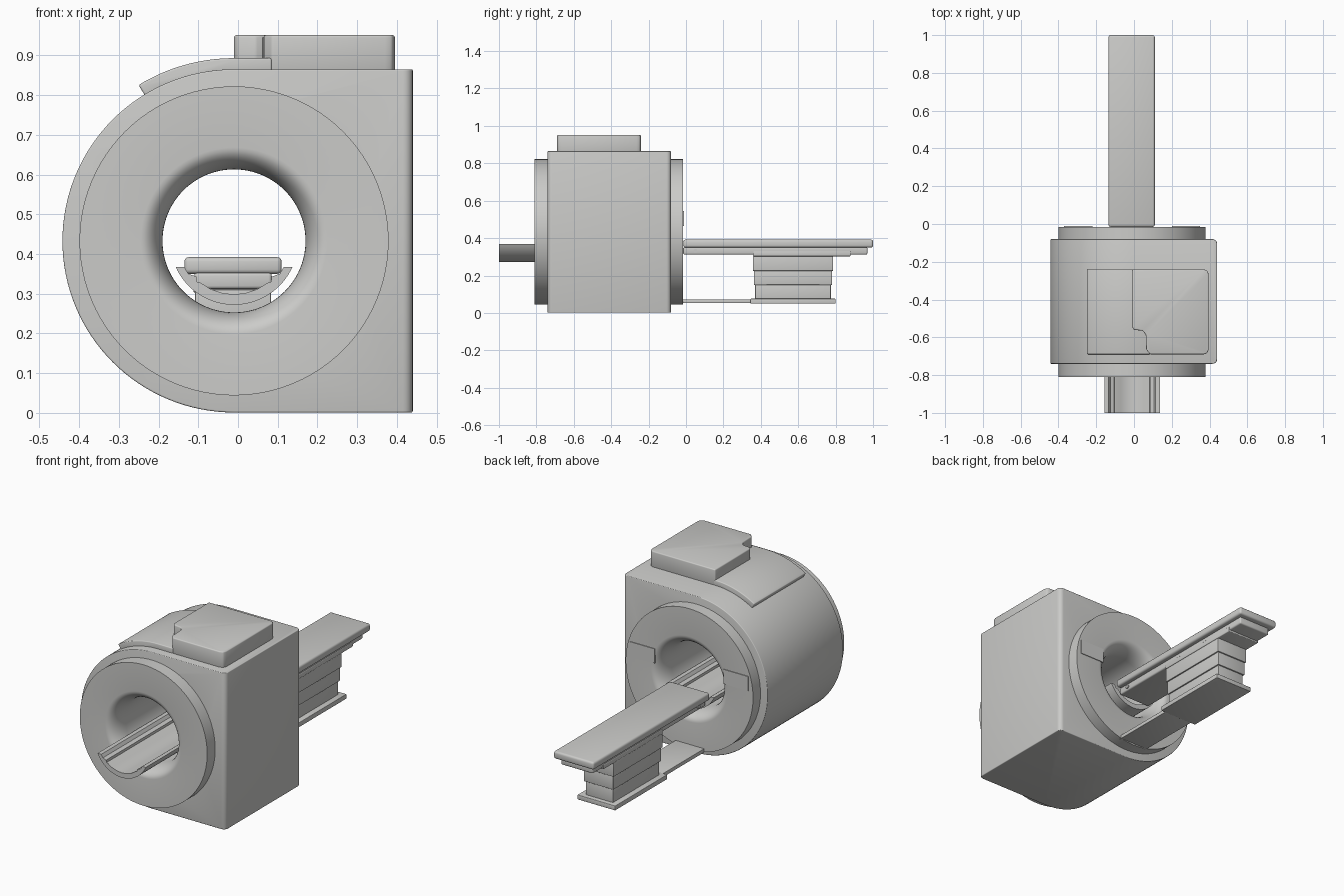
import bpy, bmesh, math
from mathutils import Vector

cube = bpy.data.objects.get("Cube")
if cube:
    bpy.data.objects.remove(cube)

CX, CZ = -0.01, 0.433          # bore axis
FRONT, BACK = -0.81, -0.015    # ends of the ring cover

grey = bpy.data.materials.new("light_grey")
grey.use_nodes = True
grey.diffuse_color = (0.6, 0.6, 0.585, 1)
grey.node_tree.nodes["Principled BSDF"].inputs["Base Color"].default_value = grey.diffuse_color


def finish(bm, name, bevel=0, angle=35):
    """Turn a bmesh into a shaded object with optional rounded edges."""
    bmesh.ops.recalc_face_normals(bm, faces=bm.faces)
    mesh = bpy.data.meshes.new(name)
    bm.to_mesh(mesh)
    bm.free()
    mesh.materials.append(grey)
    ob = bpy.data.objects.new(name, mesh)
    bpy.context.collection.objects.link(ob)
    bpy.ops.object.select_all(action='DESELECT')
    ob.select_set(True)
    bpy.context.view_layer.objects.active = ob
    if bevel:
        mod = ob.modifiers.new("rounded", 'BEVEL')
        mod.width, mod.segments = bevel, 3
        mod.limit_method, mod.angle_limit = 'ANGLE', math.radians(40)
        bpy.ops.object.modifier_apply(modifier=mod.name)
    bpy.ops.object.shade_smooth_by_angle(angle=math.radians(angle))
    return ob


def prism(points, start, end, axis):
    """Extrude a 2D outline along y (points are x, z) or z (points are x, y)."""
    bm = bmesh.new()
    place = (lambda p: (p[0], start, p[1])) if axis == 'y' else (lambda p: (p[0], p[1], start))
    face = bm.faces.new([bm.verts.new(place(p)) for p in points])
    top = bmesh.ops.extrude_face_region(bm, geom=[face])["geom"]
    move = Vector((0, end - start, 0)) if axis == 'y' else Vector((0, 0, end - start))
    bmesh.ops.translate(bm, vec=move, verts=[v for v in top if isinstance(v, bmesh.types.BMVert)])
    return bm


def box(name, x0, x1, y0, y1, z0, z1, bevel=0):
    return finish(prism([(x0, y0), (x1, y0), (x1, y1), (x0, y1)], z0, z1, 'z'), name, bevel)


def arc(radius, a0, a1, steps):
    """Points around the bore axis, angle in degrees from straight up towards -x."""
    angles = [math.radians(a0 + (a1 - a0) * i / steps) for i in range(steps + 1)]
    return [(CX - radius * math.sin(a), CZ + radius * math.cos(a)) for a in angles]


# Magnet housing: half round on one side, square on the other
outline = arc(0.432, 0, 180, 64) + [(0.44, 0.001), (0.44, 0.865)]
bm = prism(outline, -0.74, -0.08, 'y')
corner = [e for e in bm.edges if all(v.co.x > 0.43 for v in e.verts)
          and abs(e.verts[0].co.z - e.verts[1].co.z) > 0.5]
bmesh.ops.bevel(bm, geom=corner, offset=0.025, segments=5, profile=0.5, affect='EDGES')
housing = finish(bm, "magnet_housing", 0.004)

# Opening through the housing, hidden beneath the ring cover
bm = prism(arc(0.3, 0, 354.375, 63), -1, 0.2, 'y')
cutter = finish(bm, "housing_cutter")
cutter.hide_render = True
bpy.context.view_layer.objects.active = housing
cut = housing.modifiers.new("opening", 'BOOLEAN')
cut.object, cut.solver = cutter, 'EXACT'
bpy.ops.object.modifier_apply(modifier=cut.name)
bpy.data.objects.remove(cutter)

# Ring cover with a flared bore, spun from one profile
flare = [math.radians(90 * i / 10) for i in range(11)]
front_lip = [(0.235 - 0.055 * math.sin(a), FRONT + 0.1 * (1 - math.cos(a))) for a in flare]
back_lip = [(r, FRONT + BACK - y) for r, y in reversed(front_lip)]
profile = [(0.389, FRONT)] + front_lip + back_lip + [(0.389, BACK)]
bm = bmesh.new()
verts = [bm.verts.new((CX + r, y, CZ)) for r, y in profile]
edges = [bm.edges.new((a, b)) for a, b in zip(verts, verts[1:] + verts[:1])]
bmesh.ops.spin(bm, geom=verts + edges, cent=(CX, 0, CZ), axis=(0, 1, 0),
               angle=math.tau, steps=96)
bmesh.ops.remove_doubles(bm, verts=bm.verts, dist=0.0005)
finish(bm, "ring_cover")

# Thin control panels on the back of the ring cover
for side, name in ((-1, "right_rear_panel"), (1, "left_rear_panel")):
    xs = sorted((CX + side * 0.21, CX + side * 0.36))
    box(name, *xs, BACK - 0.004, BACK + 0.004, 0.465, 0.545)

# Curved cover plate over the top of the housing
plate = [(0.085, 0.893)] + arc(0.46, 0, 31.5, 16) + arc(0.42, 31.5, 0, 16) + [(0.085, 0.853)]
finish(prism(plate, -0.69, -0.24, 'y'), "top_cover_plate", 0.005)

# Service box on the roof, with a notched front corner
notch = [(-0.01, -0.24), (-0.01, -0.545), (0.0, -0.56), (0.045, -0.565), (0.062, -0.585),
         (0.065, -0.665), (0.085, -0.69), (0.37, -0.69), (0.388, -0.683), (0.395, -0.665),
         (0.395, -0.265), (0.388, -0.247), (0.37, -0.24)]
finish(prism(notch, 0.855, 0.951, 'z'), "roof_service_box", 0.006)

# Curved patient cradle running through the bore
half = [(0.125, -0.066), (0.115, -0.083), (0.095, -0.09), (0.093, -0.103),
        (0.083, -0.106), (0.06, -0.121), (0.03, -0.131)]
inner = half + [(0, -0.135)] + [(-x, z) for x, z in reversed(half)]
cradle = arc(0.161, 114, 246, 32) + [(CX + x, CZ + z) for x, z in inner]
finish(prism(cradle, -1.0, -0.02, 'y'), "bore_cradle")

# Patient table: top, under-frame and pivot knobs
box("table_top", -0.135, 0.11, BACK, 1.0, 0.35, 0.392, 0.011)
box("table_frame", -0.11, 0.085, BACK, 0.97, 0.312, 0.353, 0.008)
box("table_head", -0.112, 0.087, 0.36, 0.88, 0.303, 0.33, 0.004)
ring = [(0.05 + 0.01 * math.cos(t * math.tau / 16), 0.332 + 0.01 * math.sin(t * math.tau / 16))
        for t in range(16)]
bm = bmesh.new()
for x in (-0.116, 0.091):
    loop = [bm.verts.new((x, y, z)) for y, z in ring]
    bm.faces.new(loop)
bmesh.ops.bridge_loops(bm, edges=bm.edges[:])
finish(bm, "pivot_knobs")

# Telescoping pedestal, each tier slightly smaller than the one above
for i, (low, high) in enumerate(((0.225, 0.31), (0.15, 0.225), (0.07, 0.15))):
    inset = 0.006 * i
    box(f"pedestal_tier_{i + 1}", -0.108 + inset, 0.083 - inset,
        0.358 + inset, 0.786 - inset, low, high, 0.002)

# Floor plate and the arm joining it to the scanner
box("pedestal_base", -0.128, 0.103, 0.345, 0.8, 0.05, 0.076, 0.003)
box("base_arm", -0.1, 0.075, -0.03, 0.35, 0.052, 0.073, 0.002)
